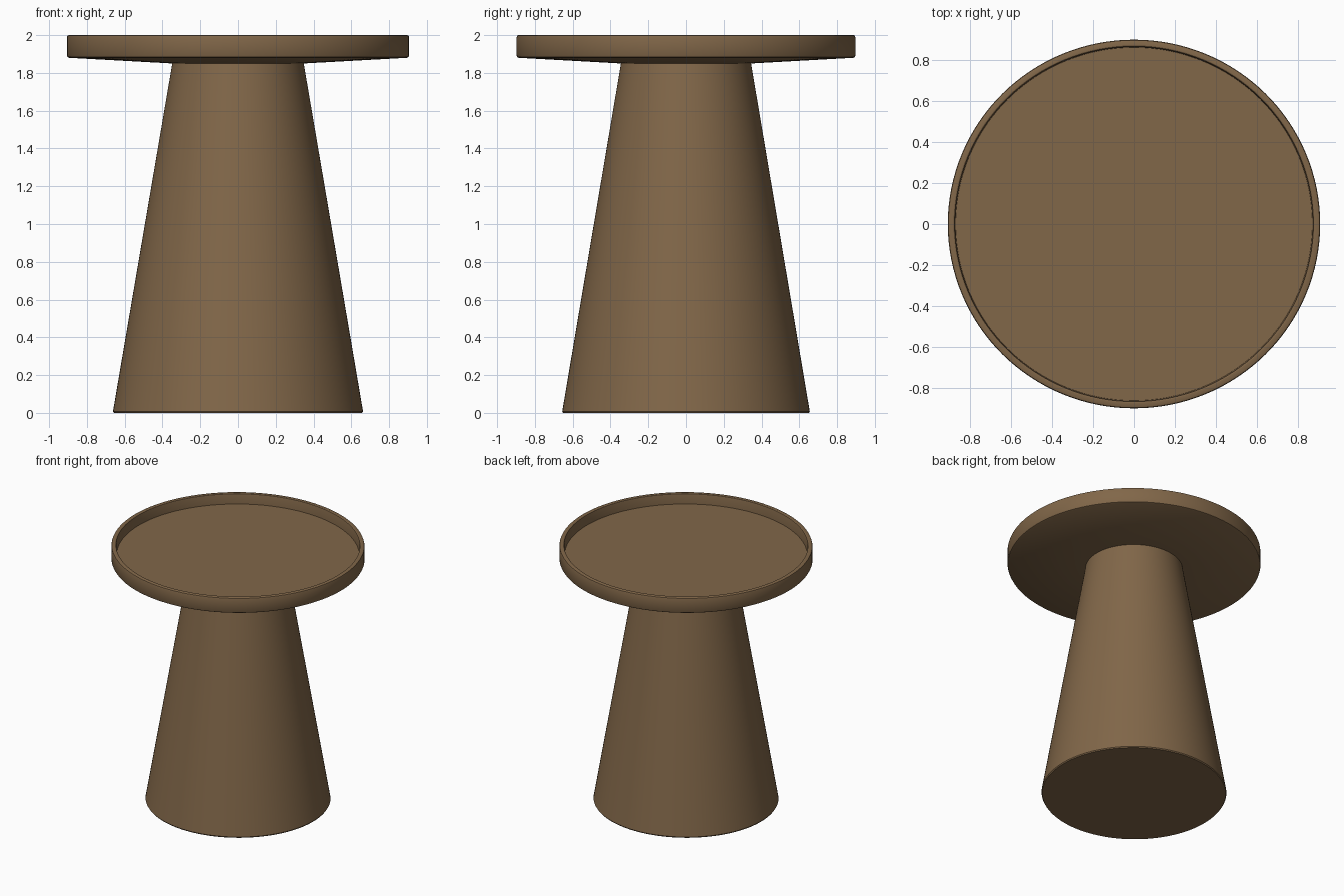
import bpy, bmesh, math

if "Cube" in bpy.data.objects:
    bpy.data.objects.remove(bpy.data.objects["Cube"])

SEGMENTS = 128
Y_SCALE = 0.99  # the table is very slightly narrower front to back

wood = bpy.data.materials.new("brown_wood")
wood.diffuse_color = (0.22, 0.135, 0.066, 1)
wood.use_nodes = True
wood.node_tree.nodes["Principled BSDF"].inputs["Base Color"].default_value = wood.diffuse_color


def lathe(name, profile):
    """Revolve an (r, z) profile that starts and ends on the z axis."""
    bm = bmesh.new()
    verts = [bm.verts.new((r, 0, z)) for r, z in profile]
    edges = [bm.edges.new(pair) for pair in zip(verts, verts[1:])]
    bmesh.ops.spin(bm, geom=verts + edges, cent=(0, 0, 0), axis=(0, 0, 1),
                   angle=math.tau, steps=SEGMENTS)
    bmesh.ops.remove_doubles(bm, verts=bm.verts, dist=0.0005)
    bmesh.ops.scale(bm, vec=(1, Y_SCALE, 1), verts=bm.verts)
    bmesh.ops.recalc_face_normals(bm, faces=bm.faces)
    mesh = bpy.data.meshes.new(name)
    bm.to_mesh(mesh)
    bm.free()
    mesh.materials.append(wood)
    obj = bpy.data.objects.new(name, mesh)
    bpy.context.collection.objects.link(obj)
    bpy.ops.object.select_all(action='DESELECT')
    obj.select_set(True)
    bpy.context.view_layer.objects.active = obj
    bpy.ops.object.shade_smooth_by_angle(angle=math.radians(30))
    return obj


# Tapered pedestal with a tiny eased foot edge
lathe("pedestal", [(0, 0), (0.657, 0), (0.662, 0.008), (0.348, 1.852), (0, 1.852)])

# Tray top: sloped underside, rounded rim, recessed floor
lathe("tray_top", [
    (0, 1.85), (0.35, 1.85), (0.895, 1.88), (0.902, 1.884), (0.906, 1.892),
    (0.906, 1.988), (0.903, 1.997), (0.897, 2.0), (0.878, 2.0), (0.873, 1.997),
    (0.871, 1.99), (0.868, 1.92), (0, 1.92),
])
